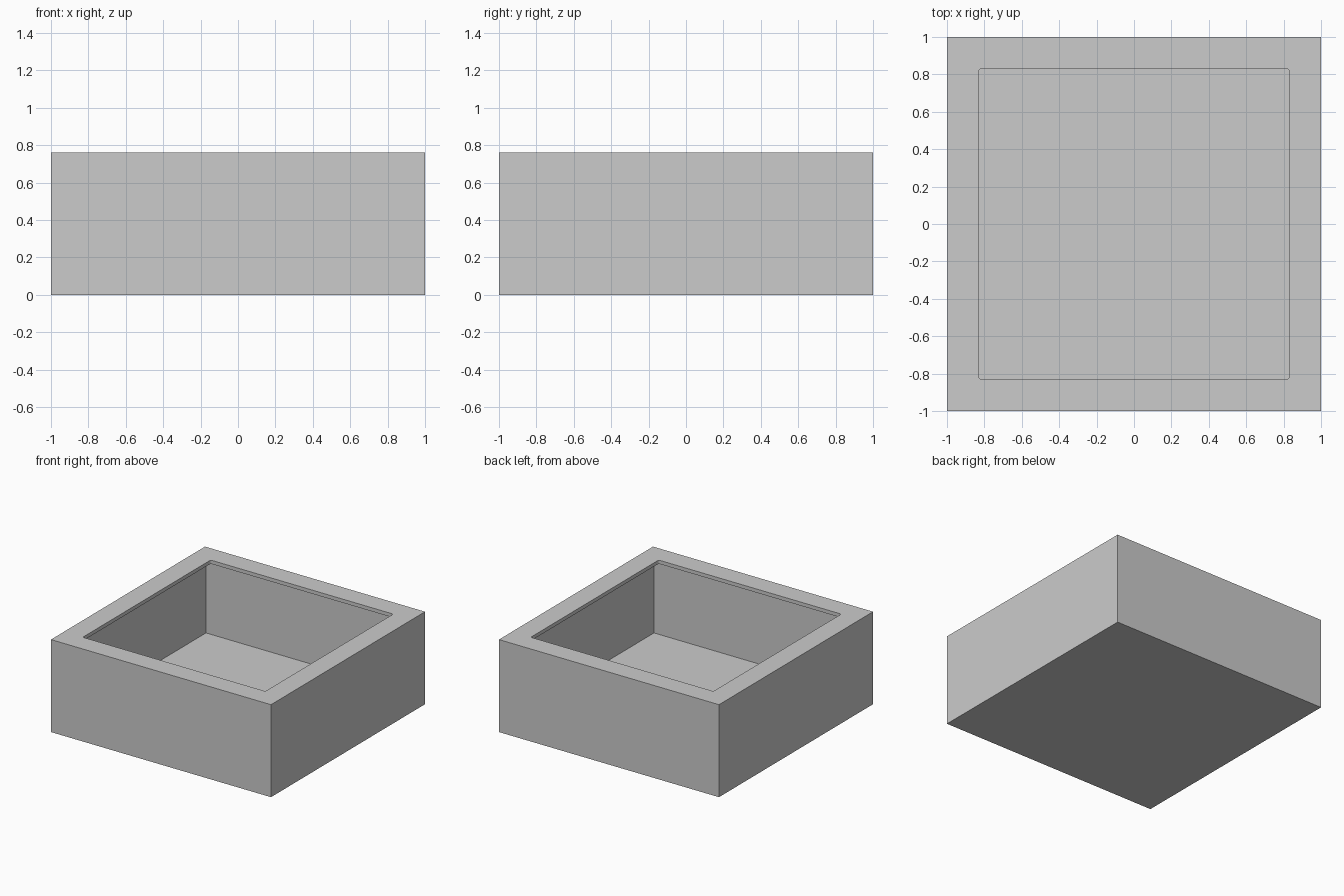
import bpy

if "Cube" in bpy.data.objects:
    bpy.data.objects.remove(bpy.data.objects["Cube"])

HEIGHT = 0.76   # overall height
INNER = 0.97    # half width of the hollow inside
OPENING = 0.83  # half width of the opening in the rim
FLOOR = 0.07    # floor thickness
LIP = 0.03      # rim thickness


def block(name, half, z0, z1):
    """Square block of the given half width between two heights."""
    bpy.ops.mesh.primitive_cube_add(size=1, location=(0, 0, (z0 + z1) / 2))
    ob = bpy.context.object
    ob.name = name
    ob.scale = (2 * half, 2 * half, z1 - z0)
    bpy.ops.object.transform_apply(location=True, rotation=False, scale=True)
    return ob


def cut(target, cutter):
    """Subtract the cutter and remove it."""
    mod = target.modifiers.new("cut", 'BOOLEAN')
    mod.operation = 'DIFFERENCE'
    mod.solver = 'EXACT'
    mod.object = cutter
    bpy.context.view_layer.objects.active = target
    bpy.ops.object.modifier_apply(modifier=mod.name)
    bpy.data.objects.remove(cutter, do_unlink=True)


# Solid outer box
planter = block("square_planter", 1.0, 0.0, HEIGHT)

# Hollow inside, wider than the opening so the rim overhangs
cut(planter, block("hollow", INNER, FLOOR, HEIGHT - LIP))

# Opening through the rim, with slightly rounded corners
opening = block("opening", OPENING, HEIGHT - 0.3, HEIGHT + 0.2)
weights = opening.data.attributes.new("bevel_weight_edge", 'FLOAT', 'EDGE')
verts = opening.data.vertices
for edge in opening.data.edges:
    a, b = (verts[i].co for i in edge.vertices)
    weights.data[edge.index].value = 1.0 if abs(a.z - b.z) > 0.1 else 0.0
bevel = opening.modifiers.new("round_corners", 'BEVEL')
bevel.limit_method = 'WEIGHT'
bevel.width = 0.015
bevel.segments = 3
cut(planter, opening)
